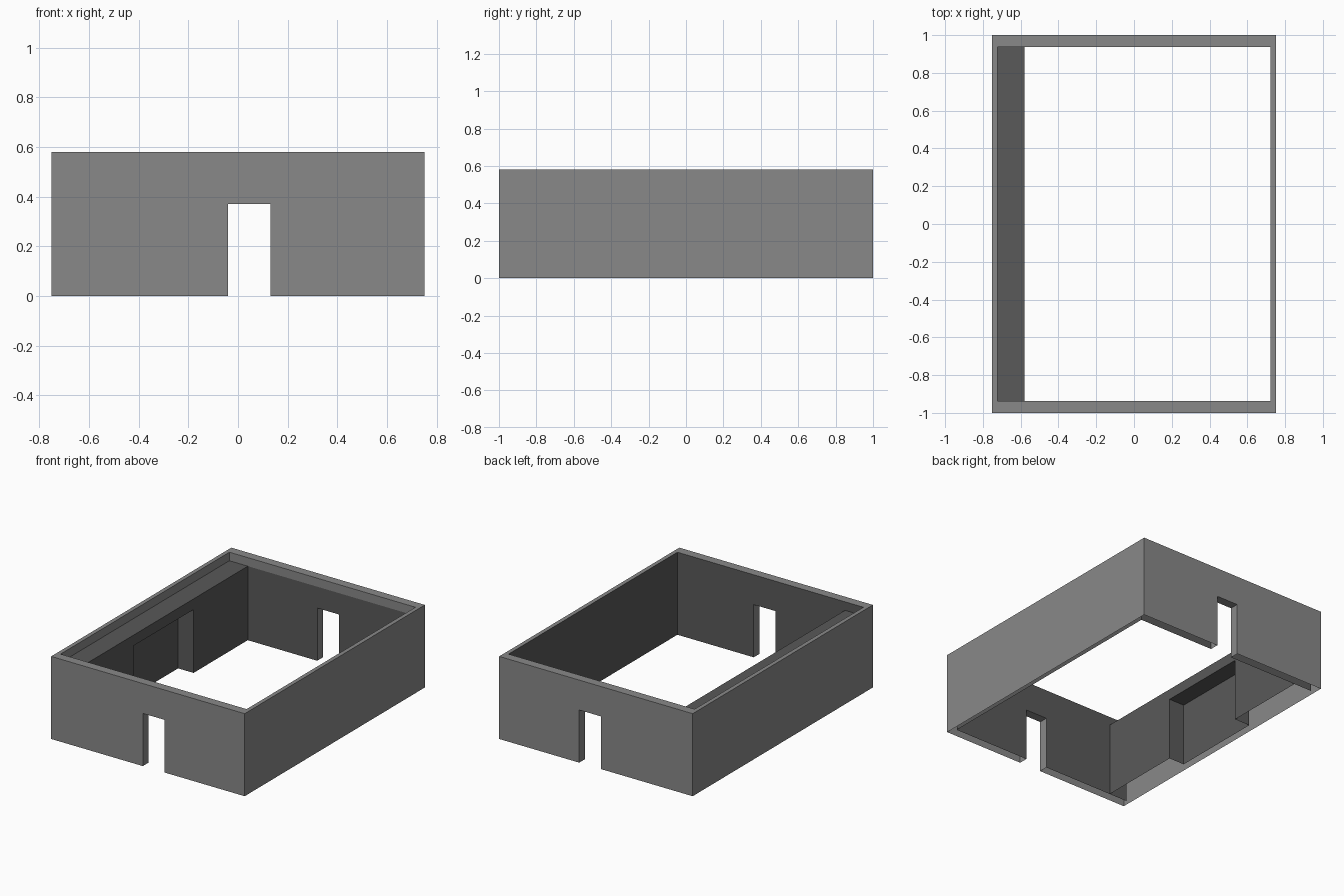
import bpy

if "Cube" in bpy.data.objects:
    bpy.data.objects.remove(bpy.data.objects["Cube"])

X, Y, Z = 0.752, 1.0, 0.58          # outer size (half width, half length, height)
XI, YI = 0.723, 0.937               # inner wall faces
ZL = 0.52                           # lining / ledge height
XP, XR = -0.58, -0.70               # partition face, niche back
DOOR = (-0.04, 0.13, 0.37)          # doorway left, right, height
NICHE = (-0.33, 0.335, 0.445)       # niche start, end, height


def material(name, v):
    m = bpy.data.materials.new(name)
    m.diffuse_color = (v, v, v, 1)
    m.use_nodes = True
    m.node_tree.nodes["Principled BSDF"].inputs["Base Color"].default_value = m.diffuse_color
    return m


LIGHT = material("light grey", 0.25)
DARK = material("dark grey", 0.1)


def sheets(name, mat, polys):
    """Build flat polygons; each is (points, wanted normal direction)."""
    verts, faces = [], []
    for pts, n in polys:
        # Newell normal decides the winding
        nx = ny = nz = 0
        for a, b in zip(pts, pts[1:] + pts[:1]):
            nx += (a[1] - b[1]) * (a[2] + b[2])
            ny += (a[2] - b[2]) * (a[0] + b[0])
            nz += (a[0] - b[0]) * (a[1] + b[1])
        if nx * n[0] + ny * n[1] + nz * n[2] < 0:
            pts = pts[::-1]
        faces.append(range(len(verts), len(verts) + len(pts)))
        verts += pts
    me = bpy.data.meshes.new(name)
    me.from_pydata(verts, [], [list(f) for f in faces])
    me.materials.append(mat)
    ob = bpy.data.objects.new(name, me)
    bpy.context.collection.objects.link(ob)
    return ob


def outline(a0, a1, z0, z1, hole=None):
    """Wall outline, with an optional opening rising from the floor."""
    p = [(a0, z0)]
    if hole:
        h0, h1, h = hole
        p += [(h0, z0), (h0, h), (h1, h), (h1, z0)]
    return p + [(a1, z0), (a1, z1), (a0, z1)]


def x_wall(x, d, *args):
    return [(x, a, z) for a, z in outline(*args)], (d, 0, 0)


def y_wall(y, d, *args):
    return [(a, y, z) for a, z in outline(*args)], (0, d, 0)


def flat(z, d, x0, x1, y0, y1):
    return [(x0, y0, z), (x1, y0, z), (x1, y1, z), (x0, y1, z)], (0, 0, d)


# Outer walls, open underneath
sheets("outer_walls", LIGHT,
       [y_wall(s * Y, s, -X, X, 0, Z, DOOR) for s in (-1, 1)] +
       [x_wall(s * X, s, -Y, Y, 0, Z) for s in (-1, 1)])

# Rim on top of the walls
sheets("top_rim", LIGHT,
       [flat(Z, 1, -X, X, min(s * Y, s * YI), max(s * Y, s * YI)) for s in (-1, 1)] +
       [flat(Z, 1, min(s * X, s * XI), max(s * X, s * XI), -YI, YI) for s in (-1, 1)])

# Light strips above the lining at the back and the left
sheets("parapet_strips", LIGHT, [
    y_wall(YI, -1, -XI, XI, ZL, Z),
    x_wall(-XI, 1, -YI, YI, ZL, Z)])

# Door jambs and lintels
d0, d1, dh = DOOR
frames = []
for s in (-1, 1):
    lo, hi = sorted((s * Y, s * YI))
    frames += [x_wall(d0, 1, lo, hi, 0, dh), x_wall(d1, -1, lo, hi, 0, dh),
               flat(dh, -1, d0, d1, lo, hi)]
sheets("door_frames", LIGHT, frames)

# Dark room lining
sheets("room_lining", DARK, [
    y_wall(-YI, 1, -XI, XI, 0, Z, DOOR),
    y_wall(YI, -1, -XI, XI, 0, ZL, DOOR),
    x_wall(XI, -1, -YI, YI, 0, Z)])

# Partition on the left with its ledge
sheets("partition", DARK, [
    x_wall(XP, 1, -YI, YI, 0, ZL, NICHE),
    flat(ZL, 1, -XI, XP, -YI, YI)])

# Niche in the partition
n0, n1, nh = NICHE
sheets("niche", DARK, [
    x_wall(XR, 1, n0, n1, 0, nh),
    y_wall(n0, 1, XR, XP, 0, nh),
    y_wall(n1, -1, XR, XP, 0, nh),
    flat(nh, -1, XR, XP, n0, n1)])
